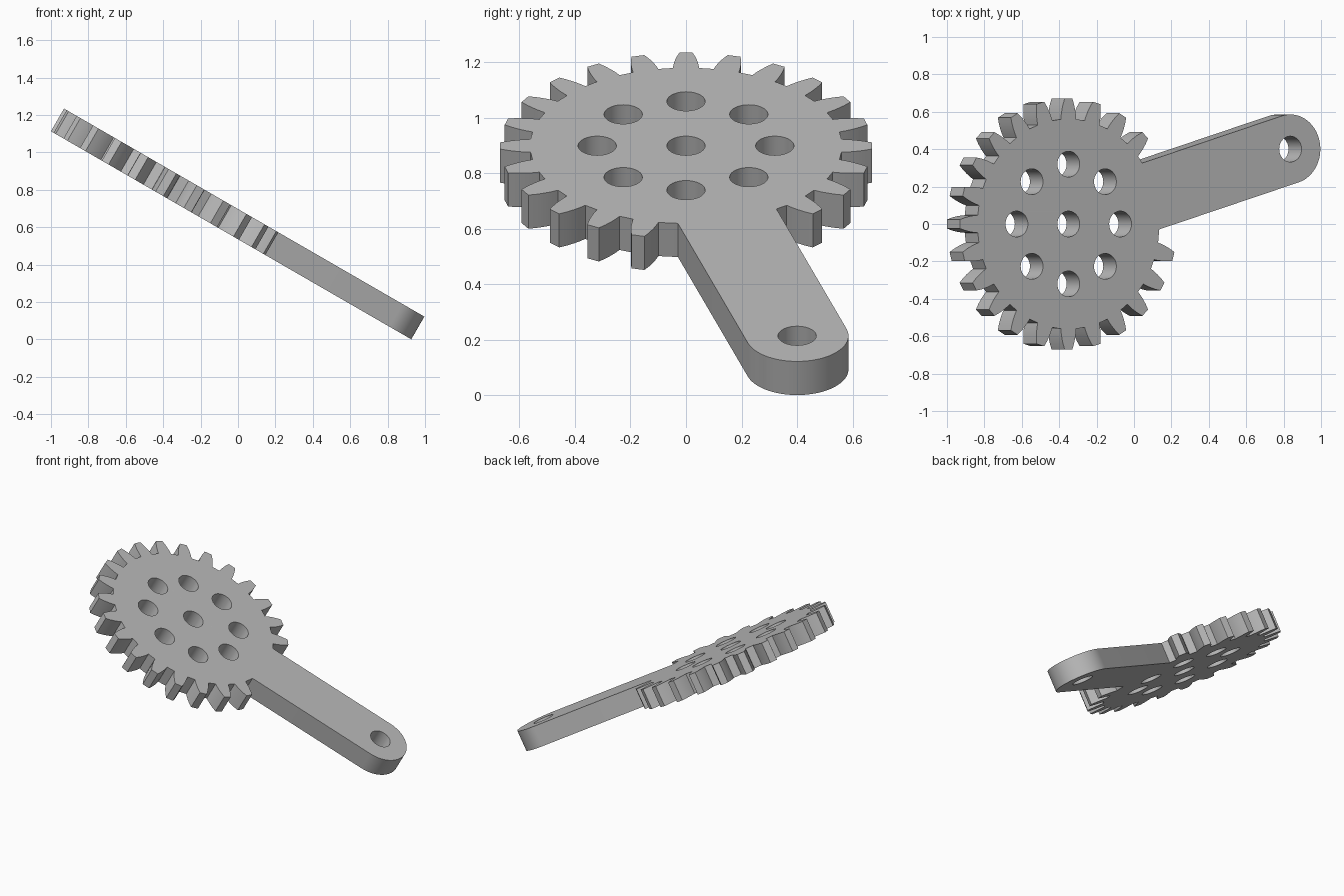
import bpy
import bmesh
from math import sin, cos, asin, pi, radians
from mathutils import Matrix, Vector

cube = bpy.data.objects.get("Cube")
if cube:
    bpy.data.objects.remove(cube, do_unlink=True)

THICK = 0.14
ROOT = 0.56
PITCH = radians(15)
ARM_LEN, ARM_ANGLE, ARM_HALF = 1.427, radians(16.3), 0.185
HOLE, RING = 0.069, 0.32
# Half of one tooth: (radius, half width)
TOOTH = [(ROOT, 0.047), (0.585, 0.045), (0.61, 0.041), (0.64, 0.034), (0.67, 0.024)]


def polar(r, a):
    return Vector((r * cos(a), r * sin(a)))


def arc(centre, r, start, end, steps):
    return [centre + polar(r, start + (end - start) * i / steps) for i in range(steps + 1)]


def tooth(angle):
    out = Vector((cos(angle), sin(angle)))
    side = Vector((-sin(angle), cos(angle)))
    return ([out * r - side * w for r, w in TOOTH] +
            [out * r + side * w for r, w in reversed(TOOTH)])


# Outline: toothed rim, with the arm replacing three teeth
outline = []
for i in range(3, 24):
    outline += tooth(i * PITCH)
arm_end = polar(ARM_LEN, ARM_ANGLE)
spread = asin(ARM_HALF / ROOT)
outline += arc(Vector((0, 0)), ROOT, radians(-7), ARM_ANGLE - spread, 2)
outline += arc(arm_end, ARM_HALF, ARM_ANGLE - pi / 2, ARM_ANGLE + pi / 2, 32)
outline.append(polar(ROOT, ARM_ANGLE + spread))

# Round holes: hub, ring of eight, arm tip
centres = [Vector((0, 0)), arm_end] + [polar(RING, i * pi / 4) for i in range(8)]
loops = [outline] + [arc(c, HOLE, 0, 2 * pi, 40)[:-1] for c in centres]

# Filled flat profile extruded to a plate
curve = bpy.data.curves.new("plate_profile", "CURVE")
curve.dimensions = "2D"
curve.fill_mode = "BOTH"
curve.extrude = THICK / 2
for pts in loops:
    spline = curve.splines.new("POLY")
    spline.points.add(len(pts) - 1)
    for p, v in zip(spline.points, pts):
        p.co = (v.x, v.y, 0, 1)
    spline.use_cyclic_u = True
helper = bpy.data.objects.new("plate_profile", curve)
bpy.context.collection.objects.link(helper)
bpy.context.view_layer.update()
mesh = bpy.data.meshes.new_from_object(helper.evaluated_get(bpy.context.evaluated_depsgraph_get()))
bpy.data.objects.remove(helper, do_unlink=True)

# Weld the caps to the walls and tilt the plate
bm = bmesh.new()
bm.from_mesh(mesh)
bmesh.ops.remove_doubles(bm, verts=bm.verts, dist=0.0001)
bmesh.ops.recalc_face_normals(bm, faces=bm.faces)
bm.transform(Matrix.Translation((-0.385, 0, 0.839)) @ Matrix.Rotation(radians(30), 4, "Y"))
bm.to_mesh(mesh)
bm.free()

grey = bpy.data.materials.new("light grey")
grey.use_nodes = True
colour = (0.5, 0.5, 0.5, 1)
grey.diffuse_color = colour
grey.node_tree.nodes["Principled BSDF"].inputs["Base Color"].default_value = colour
mesh.materials.clear()
mesh.materials.append(grey)

gear = bpy.data.objects.new("gear_with_arm", mesh)
bpy.context.collection.objects.link(gear)
bpy.ops.object.select_all(action="DESELECT")
gear.select_set(True)
bpy.context.view_layer.objects.active = gear
bpy.ops.object.shade_smooth_by_angle(angle=radians(30))
